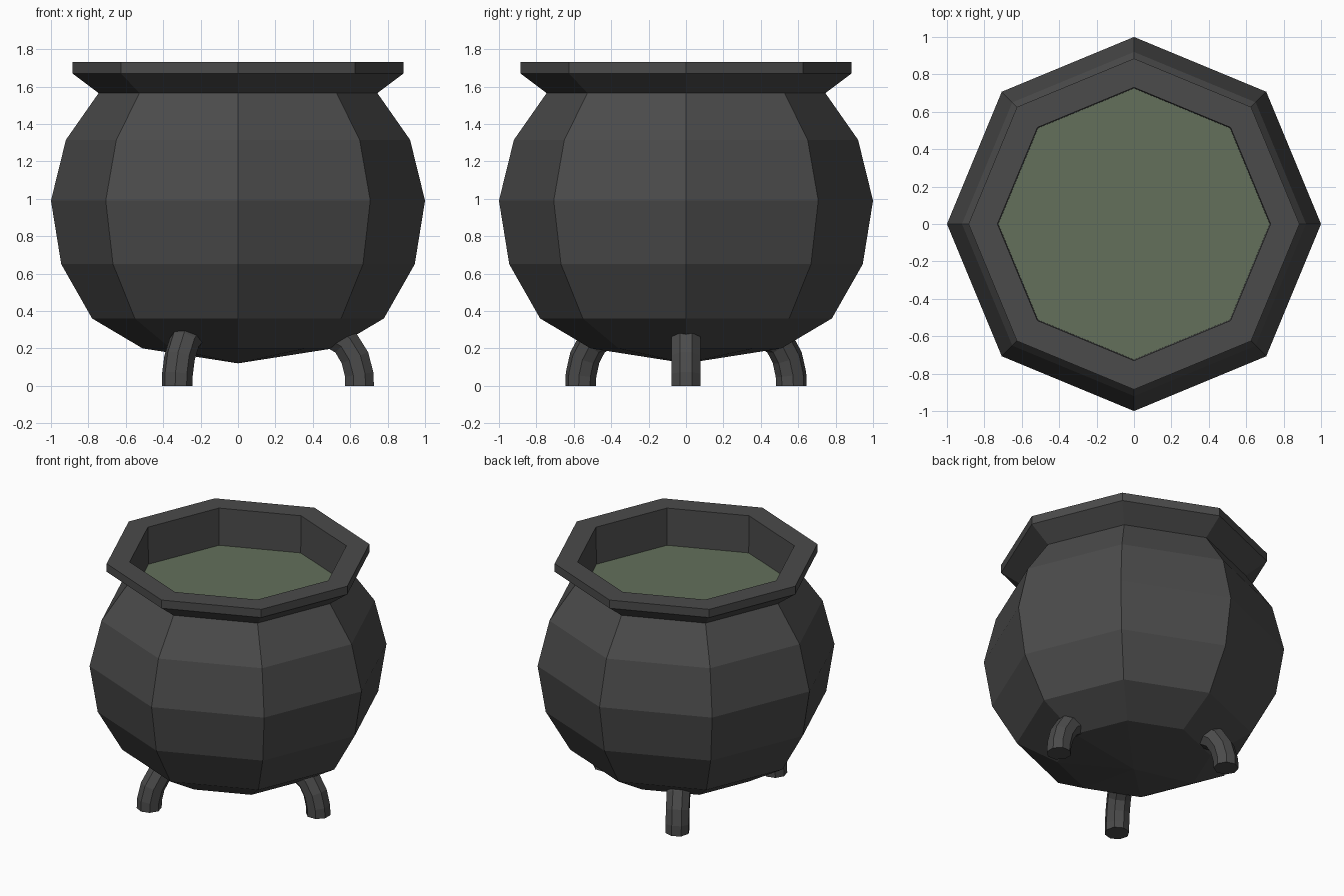
import bpy, bmesh
from math import cos, sin, pi, radians
from mathutils import Vector

if "Cube" in bpy.data.objects:
    bpy.data.objects.remove(bpy.data.objects["Cube"])


def material(name, color):
    m = bpy.data.materials.new(name)
    m.diffuse_color = (*color, 1)
    m.use_nodes = True
    m.node_tree.nodes["Principled BSDF"].inputs["Base Color"].default_value = m.diffuse_color
    return m


def finish(name, bm, mat):
    bmesh.ops.recalc_face_normals(bm, faces=bm.faces)
    me = bpy.data.meshes.new(name)
    bm.to_mesh(me)
    bm.free()
    me.materials.append(mat)
    ob = bpy.data.objects.new(name, me)
    bpy.context.collection.objects.link(ob)
    return ob


def bridge(bm, rings):
    for a, b in zip(rings, rings[1:]):
        n = len(a)
        for i in range(n):
            j = (i + 1) % n
            bm.faces.new((a[i], a[j], b[j], b[i]))


iron = material("dark_iron", (0.07, 0.07, 0.07))
brew = material("green_brew", (0.125, 0.16, 0.105))

SIDES = 8


def ring(bm, r, z):
    return [bm.verts.new((r * cos(2 * pi * i / SIDES), r * sin(2 * pi * i / SIDES), z))
            for i in range(SIDES)]


# Pot: faceted belly, flared rim and inner wall
profile = [(0.51, 0.20), (0.78, 0.36), (0.945, 0.65), (1.0, 0.99), (0.92, 1.315),
           (0.745, 1.565), (0.885, 1.67), (0.885, 1.73), (0.73, 1.73), (0.725, 1.46)]
bm = bmesh.new()
rings = [ring(bm, r, z) for r, z in profile]
bridge(bm, rings)
tip = bm.verts.new((0, 0, 0.12))
for i in range(SIDES):
    bm.faces.new((tip, rings[0][(i + 1) % SIDES], rings[0][i]))
finish("pot", bm, iron)

# Liquid surface closing the inside
bm = bmesh.new()
bm.faces.new(ring(bm, 0.725, 1.46))
liquid = finish("liquid", bm, brew)
if liquid.data.polygons[0].normal.z < 0:
    liquid.data.flip_normals()

# Three curved legs, each an octagonal tube swept along a bent path
path = [Vector(p) for p in [(0.65, 0, 0), (0.648, 0, 0.06), (0.625, 0, 0.15),
                            (0.575, 0, 0.232), (0.49, 0, 0.285)]]
for k in range(3):
    bm = bmesh.new()
    rings = []
    for i, p in enumerate(path):
        t = path[min(i + 1, len(path) - 1)] - path[max(i - 1, 0)]
        if i == 0:
            t = Vector((0, 0, 1))
        t.normalize()
        side = Vector((0, 1, 0))
        out = side.cross(t)
        rings.append([bm.verts.new(p + 0.083 * (out * cos(a) + side * sin(a)))
                      for a in (2 * pi * (j + 0.5) / 8 for j in range(8))])
    bridge(bm, rings)
    bm.faces.new(rings[0])
    bm.faces.new(rings[-1])
    leg = finish(f"leg_{k + 1}", bm, iron)
    leg.rotation_euler.z = radians(120 * k)
